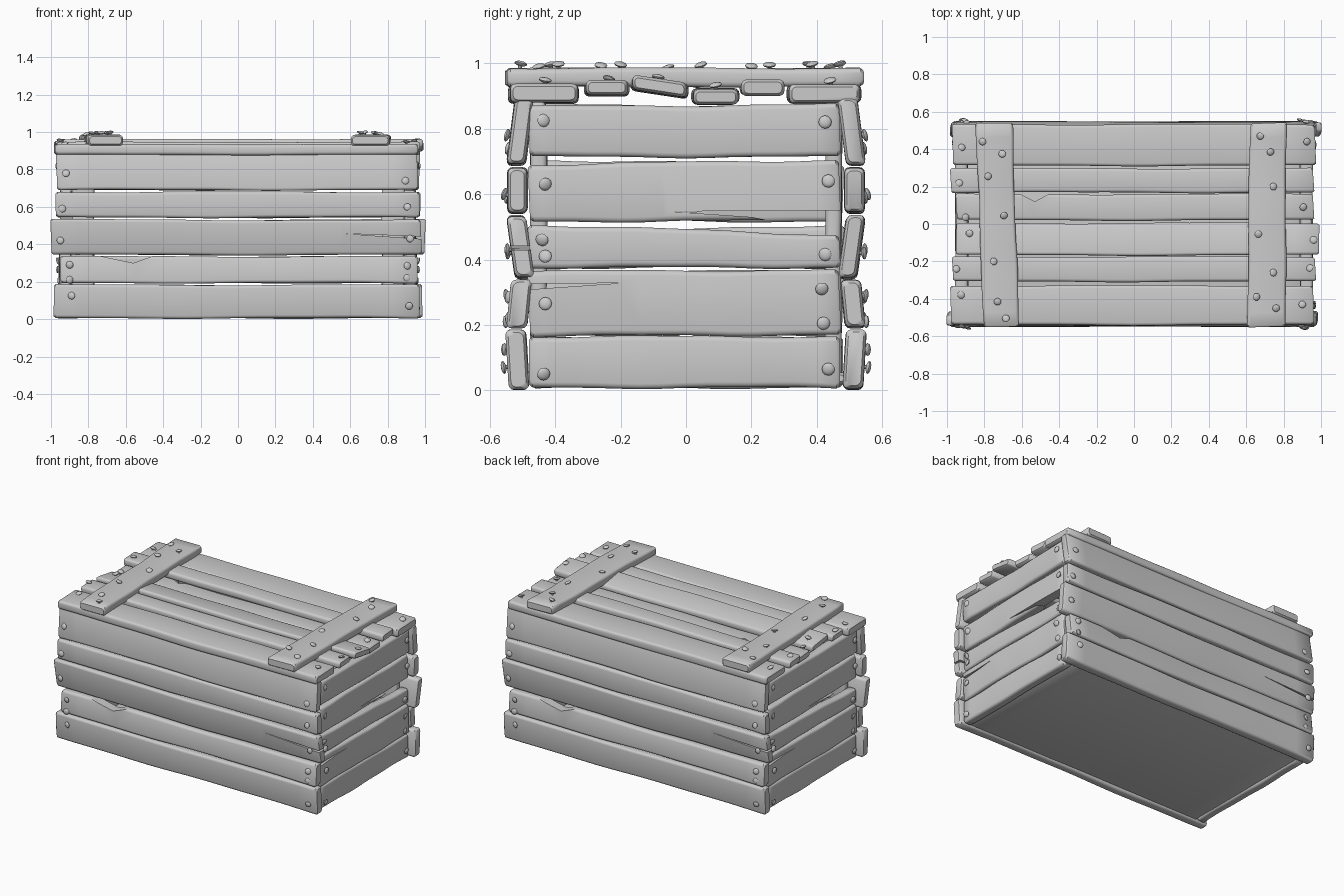
import bpy, bmesh, math, random
from mathutils import Matrix, Vector

random.seed(7)
cube = bpy.data.objects.get("Cube")
if cube:
    bpy.data.objects.remove(cube, do_unlink=True)

wood = bpy.data.materials.new("plain_grey")
wood.use_nodes = True
grey = (0.6, 0.6, 0.6, 1)
wood.diffuse_color = grey
wood.node_tree.nodes["Principled BSDF"].inputs["Base Color"].default_value = grey


def frame(u, v, w):
    """Matrix whose local axes run along, across and out of a board."""
    return Matrix((u, v, w)).transposed().to_4x4()


X, Y, Z = Vector((1, 0, 0)), Vector((0, 1, 0)), Vector((0, 0, 1))
FRONT, RIGHT, TOP, BATTEN = frame(X, Z, -Y), frame(Y, Z, X), frame(X, Y, Z), frame(Y, -X, Z)
TURN = Matrix.Rotation(math.pi, 4, "Z")


def add_object(name, bm, matrix):
    bmesh.ops.recalc_face_normals(bm, faces=bm.faces)
    mesh = bpy.data.meshes.new(name)
    bm.to_mesh(mesh)
    bm.free()
    mesh.materials.append(wood)
    obj = bpy.data.objects.new(name, mesh)
    obj.matrix_world = matrix
    bpy.context.collection.objects.link(obj)
    return obj


def smooth(obj):
    bpy.ops.object.select_all(action="DESELECT")
    obj.select_set(True)
    bpy.context.view_layer.objects.active = obj
    bpy.ops.object.shade_smooth_by_angle(angle=math.radians(42))


def section(low, high, w0, w1):
    """Rounded rectangle as (across, out) pairs."""
    r = min(0.016, (w1 - w0) * 0.35)
    points = []
    corners = ((high - r, w1 - r), (low + r, w1 - r), (low + r, w0 + r), (high - r, w0 + r))
    for quarter, (v, w) in enumerate(corners):
        for step in range(4):
            a = math.pi / 2 * (quarter + step / 3)
            points.append((v + r * math.cos(a), w + r * math.sin(a)))
    return points


def board(name, matrix, u0, u1, low, high, w0, w1, rise=(0, 0), tilt=0, wobble=0.003):
    """Worn board; rise shifts the low and high edge at the far end."""
    bm = bmesh.new()
    phase = [random.uniform(0, math.tau) for _ in range(4)]
    skew = random.uniform(-0.01, 0.01)
    inner = [i / 14 for i in range(1, 14)]
    edge = 0.01 / (u1 - u0)
    stations = [(0, 0.008), (edge, 0)] + [(t, 0) for t in inner] + [(1 - edge, 0), (1, 0.008)]
    rings = []
    for t, inset in stations:
        wave = [wobble * (math.sin(8 * t + p) + 0.4 * math.sin(19 * t + 2 * p)) for p in phase]
        a = low + rise[0] * t + wave[0] + inset
        b = high + rise[1] * t + wave[1] - inset
        bottom, top = w0 + wave[2] * 0.6 + inset, w1 + wave[3] * 0.6 - inset
        middle = (a + b) / 2
        ring = []
        for v, w in section(a, b, bottom, top):
            u = u0 + (u1 - u0) * t + skew * (v - middle) / (b - a)
            ring.append(bm.verts.new((u, v, w + tilt * (v - middle))))
        rings.append(ring)
    for p, q in zip(rings, rings[1:]):
        for i in range(len(p)):
            j = (i + 1) % len(p)
            bm.faces.new((p[i], p[j], q[j], q[i]))
    bm.faces.new(rings[0])
    bm.faces.new(rings[-1])
    return add_object(name, bm, matrix)


def crack(obj, outline):
    """Cut a splinter-shaped gap through a board."""
    bm = bmesh.new()
    rings = [[bm.verts.new((u, v, w)) for u, v in outline] for w in (0.4, 1.2)]
    for ring in rings:
        bm.faces.new(ring)
    for i in range(len(outline)):
        j = (i + 1) % len(outline)
        bm.faces.new((rings[0][i], rings[0][j], rings[1][j], rings[1][i]))
    cutter = add_object("crack_cutter", bm, obj.matrix_world)
    cutter.hide_render = True
    mod = obj.modifiers.new("crack", "BOOLEAN")
    mod.operation, mod.object, mod.solver = "DIFFERENCE", cutter, "EXACT"
    bpy.context.view_layer.update()
    cut = bpy.data.meshes.new_from_object(obj.evaluated_get(bpy.context.evaluated_depsgraph_get()))
    obj.modifiers.clear()
    obj.data = cut
    bpy.data.objects.remove(cutter, do_unlink=True)


def nails(name, matrix, spots, rows):
    """Loose, tilted domed nails standing on the nearest board of a side."""
    bm = bmesh.new()
    for u, v in spots:
        row = min(rows, key=lambda r: abs(v - (r[2] + r[3]) / 2))
        lean = Matrix.Rotation(random.uniform(-0.35, 0.35), 4, "X")
        lean = lean @ Matrix.Rotation(random.uniform(-0.35, 0.35), 4, "Y")
        place = Matrix.Translation((u, v, row[5] + random.uniform(0.002, 0.014))) @ lean
        bmesh.ops.create_uvsphere(bm, u_segments=12, v_segments=6, radius=0.02,
                                  matrix=place @ Matrix.Diagonal((1, 1, 0.4, 1)))
        bmesh.ops.create_cone(bm, cap_ends=True, segments=8, radius1=0.004, radius2=0.007, depth=0.04,
                              matrix=place @ Matrix.Translation((0, 0, -0.02)))
    return add_object(name, bm, matrix)


def side(name, matrix, rows, spots, cracks=None, twin=None):
    """A wall of boards with its nails, and a turned copy for the opposite side."""
    parts = []
    for i, row in enumerate(rows):
        obj = board(f"{name}_plank_{i + 1}", matrix, *row)
        if cracks and i in cracks:
            crack(obj, cracks[i])
        parts.append(obj)
    parts.append(nails(f"{name}_nails", matrix, spots, rows))
    for obj in parts:
        smooth(obj)
        if twin:
            copy = bpy.data.objects.new(obj.name.replace(name, twin), obj.data)
            copy.matrix_world = TURN @ matrix
            bpy.context.collection.objects.link(copy)


# Long walls: start, end, low, high, inner, outer, rise, tilt
side("front", FRONT, [
    (-0.985, 0.97, 0.005, 0.183, 0.485, 0.545, (0, 0), 0.06),
    (-0.95, 0.96, 0.193, 0.335, 0.48, 0.54, (0, 0), -0.1),
    (-1, 0.98, 0.343, 0.533, 0.478, 0.535, (0, -0.005), 0.14),
    (-0.975, 0.97, 0.543, 0.68, 0.485, 0.545),
    (-0.97, 0.96, 0.69, 0.892, 0.478, 0.535, (0, 0), -0.13),
], [(-.92, .78), (.895, .74), (-.94, .59), (.905, .6), (-.95, .42), (.92, .43), (-.9, .29), (-.9, .21),
    (.905, .285), (.905, .22), (-.89, .125), (.915, .07)],
    {1: [(-.8, .35), (-.56, .3), (-.42, .35)], 2: [(.57, .457), (1.1, .42), (1.1, .437)]}, "back")

# Short walls
side("right", RIGHT, [
    (-0.48, 0.47, 0.008, 0.165, 0.89, 0.95),
    (-0.48, 0.47, 0.165, 0.365, 0.89, 0.955, (0.005, 0.003)),
    (-0.48, 0.47, 0.375, 0.508, 0.89, 0.95, (0, -0.033)),
    (-0.48, 0.47, 0.515, 0.69, 0.885, 0.95, (0.005, 0.015)),
    (-0.48, 0.47, 0.713, 0.868, 0.89, 0.955, (0, 0.006)),
], [(-.435, .825), (.425, .82), (-.43, .63), (.435, .64), (-.44, .46), (-.43, .41), (.425, .415),
    (-.43, .265), (.415, .31), (.42, .205), (-.435, .05), (.435, .065)],
    {1: [(-.6, .3), (-.2, .328), (-.6, .325)], 3: [(-.05, .547), (.2, .53), (.35, .5), (.6, .5), (.6, .55)]},
    "left")

# Lid slats
side("lid", TOP, [
    (-0.98, 0.96, -0.54, -0.33, 0.878, 0.935),
    (-0.97, 0.97, -0.308, -0.175, 0.9, 0.947),
    (-0.95, 0.99, -0.167, 0.005, 0.905, 0.952, (0, 0), -0.15),
    (-0.95, 0.96, 0.02, 0.16, 0.875, 0.922),
    (-0.98, 0.96, 0.168, 0.298, 0.902, 0.952),
    (-0.97, 0.97, 0.312, 0.533, 0.878, 0.935),
], [(-.92, .41), (-.935, .22), (-.9, .035), (-.88, -.05), (-.95, -.24), (-.925, -.38),
    (.925, .44), (.905, .09), (.96, -.085), (.94, -.235), (.9, -.43)],
    {3: [(-.65, .18), (-.53, .12), (-.42, .18)]})

# Battens across the lid
side("right_batten", BATTEN, [(-0.55, 0.54, 0.615, 0.803, 0.928, 0.985, (0.035, 0.045))],
     [(.44, .81), (.375, .705), (.255, .78), (.045, .695), (-.2, .75), (-.415, .73), (-.505, .685)])
side("left_batten", BATTEN, [(-0.55, 0.54, -0.81, -0.605, 0.928, 0.985, (-0.005, -0.015))],
     [(.47, -.675), (.385, -.73), (.2, -.745), (-.055, -.665), (-.26, -.745), (-.39, -.655), (-.45, -.76)])

# Corner posts and floor
for sx in (-1, 1):
    for sy in (-1, 1):
        name = ("front" if sy < 0 else "back") + ("_left" if sx > 0 else "_right") + "_post"
        post = board(name, frame(Z, X, Y), 0.03, 0.88, sx * 0.83 - 0.06, sx * 0.83 + 0.06,
                     sy * 0.45 - 0.025, sy * 0.45 + 0.025)
        smooth(post)
smooth(board("floor", TOP, -0.9, 0.9, -0.487, 0.487, 0.02, 0.055, wobble=0.002))
